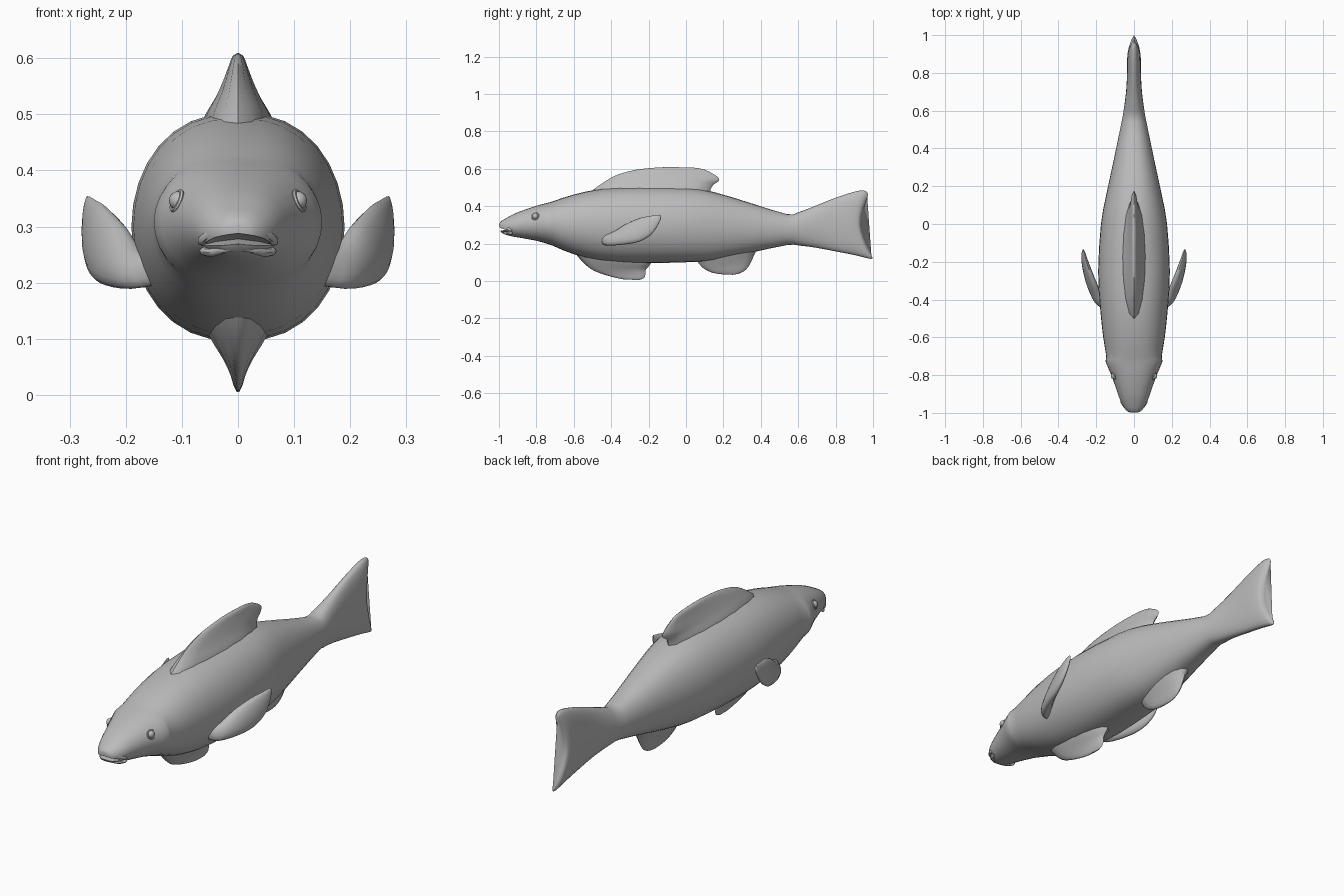
import bpy, bmesh, math
from mathutils import Vector

if "Cube" in bpy.data.objects:
    bpy.data.objects.remove(bpy.data.objects["Cube"])

grey = bpy.data.materials.new("grey")
grey.diffuse_color = (0.5, 0.5, 0.5, 1)
grey.use_nodes = True
grey.node_tree.nodes["Principled BSDF"].inputs["Base Color"].default_value = grey.diffuse_color


def smooth_path(rows, steps):
    """Catmull-Rom interpolation of rows of numbers."""
    out = []
    for i in range(len(rows) - 1):
        a, b = rows[max(i - 1, 0)], rows[i]
        c, d = rows[i + 1], rows[min(i + 2, len(rows) - 1)]
        for s in range(steps):
            t = s / steps
            out.append([q + 0.5 * t * (r - p + t * (2*p - 5*q + 4*r - w + t * (3*(q - r) + w - p)))
                        for p, q, r, w in zip(a, b, c, d)])
    return out + [list(rows[-1])]


def loft(name, rings, angle=45):
    """Skin a list of closed rings, capped at both ends."""
    bm = bmesh.new()
    loops = [[bm.verts.new(p) for p in ring] for ring in rings]
    n = len(loops[0])
    for a, b in zip(loops, loops[1:]):
        for i in range(n):
            j = (i + 1) % n
            bm.faces.new((a[i], a[j], b[j], b[i]))
    bm.faces.new(loops[0])
    bm.faces.new(loops[-1])
    bmesh.ops.recalc_face_normals(bm, faces=bm.faces)
    me = bpy.data.meshes.new(name)
    bm.to_mesh(me)
    bm.free()
    ob = bpy.data.objects.new(name, me)
    bpy.context.collection.objects.link(ob)
    me.materials.append(grey)
    shade(ob, angle)
    return ob


def shade(ob, angle=45):
    bpy.ops.object.select_all(action='DESELECT')
    ob.select_set(True)
    bpy.context.view_layer.objects.active = ob
    bpy.ops.object.shade_smooth_by_angle(angle=math.radians(angle))


def fin(name, sections, normal, segs=16, steps=3):
    """Each section: leading point, trailing point, half thickness."""
    n = Vector(normal).normalized()
    rings = []
    for r in smooth_path([(*a, *b, h) for a, b, h in sections], steps):
        a, b, h = Vector(r[:3]), Vector(r[3:6]), max(r[6], 0.002)
        mid, half = (a + b) / 2, (b - a) / 2
        rings.append([mid + half * math.cos(k) + n * h * math.sin(k)
                      for k in (2 * math.pi * i / segs for i in range(segs))])
    return loft(name, rings, 60)


# Body with tail: y, bottom, top, half width, notch, slant
stations = [
    (-0.998, 0.280, 0.308, 0.022, 0, 0), (-0.985, 0.257, 0.322, 0.043, 0, 0),
    (-0.95, 0.243, 0.342, 0.066, 0, 0), (-0.90, 0.233, 0.367, 0.085, 0, 0),
    (-0.80, 0.215, 0.402, 0.120, 0, 0), (-0.73, 0.195, 0.420, 0.150, 0, 0),
    (-0.70, 0.183, 0.430, 0.147, 0, 0), (-0.60, 0.143, 0.462, 0.163, 0, 0),
    (-0.45, 0.107, 0.493, 0.179, 0, 0), (-0.25, 0.095, 0.503, 0.190, 0, 0),
    (0.0, 0.100, 0.498, 0.175, 0, 0), (0.15, 0.110, 0.475, 0.148, 0, 0),
    (0.35, 0.152, 0.415, 0.105, 0, 0), (0.54, 0.192, 0.357, 0.066, 0, 0),
    (0.60, 0.190, 0.367, 0.055, 0, 0), (0.70, 0.177, 0.405, 0.042, 0, 0),
    (0.80, 0.158, 0.445, 0.037, 0.005, 0), (0.90, 0.138, 0.476, 0.036, 0.02, 0.004),
    (0.96, 0.121, 0.484, 0.030, 0.04, 0.012), (0.98, 0.118, 0.474, 0.020, 0.05, 0.012),
    (0.986, 0.125, 0.462, 0.008, 0.05, 0.012)]
rings = []
for y, lo, hi, w, notch, slant in smooth_path(stations, 2):
    ring = []
    for i in range(32):
        k = 2 * math.pi * i / 32
        c, s = math.cos(k), math.sin(k)
        x = math.copysign(w * abs(s) ** 0.85, s) if abs(s) > 1e-6 else 0
        ring.append((x, y - notch * (1 - abs(c) ** 1.6) - slant * c,
                     (lo + hi) / 2 + (hi - lo) / 2 * c))
    rings.append(ring)
body = loft("body", rings, 50)

# Mouth: an arched wedge cut out of the snout
cut = [[(x, -1.05, z + 0.018), (x, -1.05, z - 0.018), (x, -0.935, z)]
       for x, z in ((-0.1, 0.258), (-0.04, 0.273), (0, 0.278), (0.04, 0.273), (0.1, 0.258))]
cutter = loft("mouth_cutter", cut)
mod = body.modifiers.new("mouth", 'BOOLEAN')
mod.object, mod.operation, mod.solver = cutter, 'DIFFERENCE', 'EXACT'
bpy.context.view_layer.objects.active = body
bpy.ops.object.modifier_apply(modifier="mouth")
bpy.data.objects.remove(cutter)
shade(body, 50)


# Lips: tapered tubes around the mouth opening
def lip(name, path, radius):
    half = smooth_path(path, 3)
    pts = [Vector((-x, y, z)) for x, y, z in reversed(half[1:])] + [Vector(p) for p in half]
    rings = []
    for i, p in enumerate(pts):
        d = (pts[min(i + 1, len(pts) - 1)] - pts[max(i - 1, 0)]).normalized()
        side = d.cross(Vector((0, 0, 1))).normalized()
        up = side.cross(d)
        r = radius * (0.4 if i in (0, len(pts) - 1) else 1)
        rings.append([p + r * (side * math.cos(k) + up * math.sin(k))
                      for k in (math.pi * j / 4 for j in range(8))])
    loft(name, rings)


lip("upper_lip", [(0, -0.99, 0.302), (0.025, -0.984, 0.299), (0.05, -0.962, 0.286),
                  (0.068, -0.932, 0.270)], 0.009)
lip("lower_lip", [(0, -0.978, 0.262), (0.025, -0.972, 0.260), (0.047, -0.953, 0.254),
                  (0.066, -0.928, 0.257)], 0.008)

# Middle fins, all in the x = 0 plane: (y, z) lead, (y, z) trail, half thickness
middle_fins = {
    "dorsal_fin": [(-.56, .44, .15, .42, .06), (-.49, .493, .13, .475, .064),
                   (-.42, .54, .145, .513, .042), (-.36, .57, .175, .535, .029),
                   (-.27, .594, .165, .56, .019), (-.16, .606, .10, .595, .011),
                   (-.08, .609, .04, .606, .003)],
    "belly_fin": [(-.60, .16, -.17, .14, .07), (-.565, .115, -.19, .09, .05),
                  (-.51, .065, -.215, .06, .026), (-.45, .038, -.217, .035, .014),
                  (-.38, .018, -.225, .016, .008), (-.33, .008, -.25, .005, .003)],
    "anal_fin": [(.02, .16, .39, .19, .07), (.06, .105, .365, .14, .045),
                 (.09, .07, .345, .095, .026), (.13, .048, .32, .06, .015),
                 (.17, .038, .285, .04, .008), (.20, .035, .25, .033, .003)]}
for name, rows in middle_fins.items():
    fin(name, [((0, a, b), (0, c, d), h) for a, b, c, d, h in rows], (1, 0, 0))

# Paired side fins and eyes
side_fin = [((.13, -.45, .20), (.14, -.44, .245), .025), ((.19, -.42, .189), (.18, -.38, .265), .024),
            ((.235, -.33, .195), (.207, -.32, .305), .024), ((.258, -.25, .21), (.235, -.25, .335), .021),
            ((.270, -.19, .245), (.252, -.20, .346), .016), ((.272, -.155, .29), (.264, -.155, .353), .010),
            ((.270, -.135, .33), (.268, -.138, .354), .004)]
for side, label in ((1, "right"), (-1, "left")):
    fin(label + "_side_fin", [((side * a[0], *a[1:]), (side * b[0], *b[1:]), h) for a, b, h in side_fin],
        (side * 0.9, -0.4, 0.2))
    bpy.ops.mesh.primitive_uv_sphere_add(segments=16, ring_count=10, radius=0.017,
                                         location=(side * 0.106, -0.805, 0.346))
    eye = bpy.context.object
    eye.name = label + "_eye"
    eye.data.materials.append(grey)
    shade(eye)
    bpy.ops.mesh.primitive_torus_add(major_segments=20, minor_segments=6, major_radius=0.018,
                                     minor_radius=0.004, location=(side * 0.109, -0.806, 0.346),
                                     rotation=(0, side * math.radians(68), -side * math.radians(20)))
    rim = bpy.context.object
    rim.name = label + "_eye_rim"
    rim.data.materials.append(grey)
    shade(rim)
